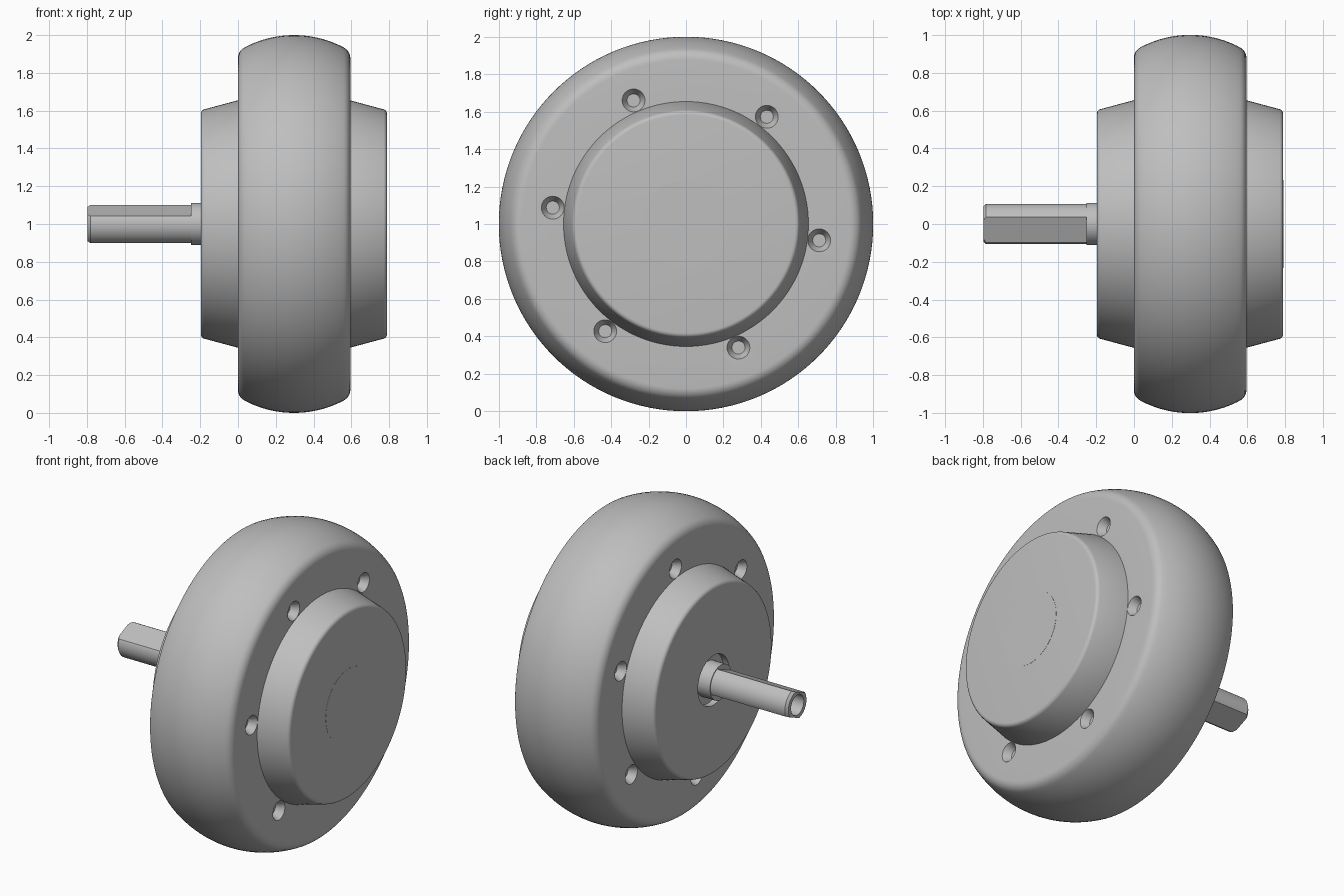
import bpy, bmesh
from math import radians, sin, cos, sqrt, tau
from mathutils import Matrix, Vector

if "Cube" in bpy.data.objects:
    bpy.data.objects.remove(bpy.data.objects["Cube"], do_unlink=True)

GREY = (0.52, 0.52, 0.52, 1)
grey = bpy.data.materials.new("plain_grey")
grey.use_nodes = True
grey.diffuse_color = GREY
grey.node_tree.nodes["Principled BSDF"].inputs["Base Color"].default_value = GREY

AXLE = Vector((0, 0, 1))   # the axle runs along x at this height


def make_object(name, bm):
    bmesh.ops.recalc_face_normals(bm, faces=bm.faces)
    mesh = bpy.data.meshes.new(name)
    bm.to_mesh(mesh)
    bm.free()
    mesh.materials.append(grey)
    obj = bpy.data.objects.new(name, mesh)
    bpy.context.collection.objects.link(obj)
    return obj


def lathe(name, profile, steps=128, closed=False):
    """Turn a profile of (x, radius) points around the axle."""
    bm = bmesh.new()
    verts = [bm.verts.new((x, 0, 1 + r)) for x, r in profile]
    pairs = list(zip(verts, verts[1:]))
    if closed:
        pairs.append((verts[-1], verts[0]))
    edges = [bm.edges.new(p) for p in pairs]
    bmesh.ops.spin(bm, geom=verts + edges, cent=AXLE, axis=(1, 0, 0),
                   angle=tau, steps=steps, use_duplicate=False)
    bmesh.ops.remove_doubles(bm, verts=bm.verts, dist=0.0002)
    return make_object(name, bm)


def activate(obj):
    bpy.ops.object.select_all(action="DESELECT")
    obj.select_set(True)
    bpy.context.view_layer.objects.active = obj


def cut(obj, cutter):
    cutter.hide_render = True
    mod = obj.modifiers.new("cut", "BOOLEAN")
    mod.operation = "DIFFERENCE"
    mod.solver = "EXACT"
    mod.object = cutter
    activate(obj)
    bpy.ops.object.modifier_apply(modifier=mod.name)
    bpy.data.objects.remove(cutter, do_unlink=True)


def smooth(obj):
    activate(obj)
    bpy.ops.object.shade_smooth_by_angle(angle=radians(28))


def fillet(cx, cr, radius, start, end, count=6):
    """Points of an arc in the (x, radius) plane, angles in degrees."""
    out = []
    for i in range(count + 1):
        a = radians(start + (end - start) * i / count)
        out.append((cx + radius * cos(a), cr + radius * sin(a)))
    return out


# Tyre: flat sides, rounded shoulders, crowned tread
MID, HALF = 0.297, 0.298
CROWN, SHOULDER = 0.56, 0.065
centre_r = 1 - CROWN
shoulder_x = HALF - SHOULDER
shoulder_r = centre_r + sqrt((CROWN - SHOULDER) ** 2 - shoulder_x ** 2)
tilt = 90 - Vector((shoulder_r - centre_r, shoulder_x)).angle(Vector((1, 0))) * 360 / tau
right_half = [(HALF, 0.6)] + fillet(shoulder_x, shoulder_r, SHOULDER, 0, tilt)
right_half += fillet(0, centre_r, CROWN, tilt, 90, 12)[1:]
left_half = [(-x, r) for x, r in reversed(right_half[:-1])]
tyre = lathe("tyre", [(MID + x, r) for x, r in right_half + left_half], closed=True)

# Countersunk screw holes on both sides
for side, first_angle in ((1, -7), (-1, 21.3)):
    bm = bmesh.new()
    for i in range(6):
        a = radians(first_angle + 60 * i)
        place = Matrix.Translation((MID + side * HALF, 0.717 * cos(a), 1 + 0.717 * sin(a)))
        turn = Matrix.Rotation(side * radians(90), 4, "Y")
        bmesh.ops.create_cone(bm, cap_ends=True, segments=32, radius1=0.035,
                              radius2=0.087, depth=0.1, matrix=place @ turn)
    cut(tyre, make_object("hole_cutter", bm))
smooth(tyre)

# Hub: tapered covers on both sides, shaft recess on the left end
END_L, END_R = -0.197, 0.789
cover = [(0.3, 0.655), (0.0, 0.655)] + fillet(END_L + 0.025, 0.583, 0.025, 105, 180)
mirrored = [(2 * MID - x - 0.002, r) for x, r in cover[1:]]
profile = [(END_L + 0.04, 0), (END_L + 0.04, 0.16), (END_L, 0.16)]
profile += list(reversed(cover)) + mirrored + [(END_R, 0)]
hub = lathe("hub", profile)
smooth(hub)

# Flush round cap on the outer face
cap = lathe("end_cap", [(END_R - 0.002, 0.232), (END_R + 0.001, 0.232), (END_R + 0.001, 0)])
smooth(cap)

# Collar at the foot of the shaft
collar = lathe("shaft_collar", [(-0.15, 0), (-0.15, 0.112), (-0.25, 0.112), (-0.25, 0)], 64)
smooth(collar)

# Shaft with a chamfered, bored end and two opposite flats
TIP = -0.797
shaft = lathe("shaft", [(-0.24, 0), (-0.24, 0.107), (TIP + 0.015, 0.107), (TIP, 0.092),
                        (TIP, 0.065), (TIP + 0.15, 0.065), (TIP + 0.15, 0)], 64)
bm = bmesh.new()
for turn in (0, 180):
    place = (Matrix.Translation(AXLE) @ Matrix.Rotation(radians(23 + turn), 4, "X")
             @ Matrix.Translation((-0.55, 0, 0.177)) @ Matrix.Diagonal((0.6, 0.4, 0.2, 1)))
    bmesh.ops.create_cube(bm, size=1, matrix=place)
cut(shaft, make_object("flat_cutter", bm))
smooth(shaft)
